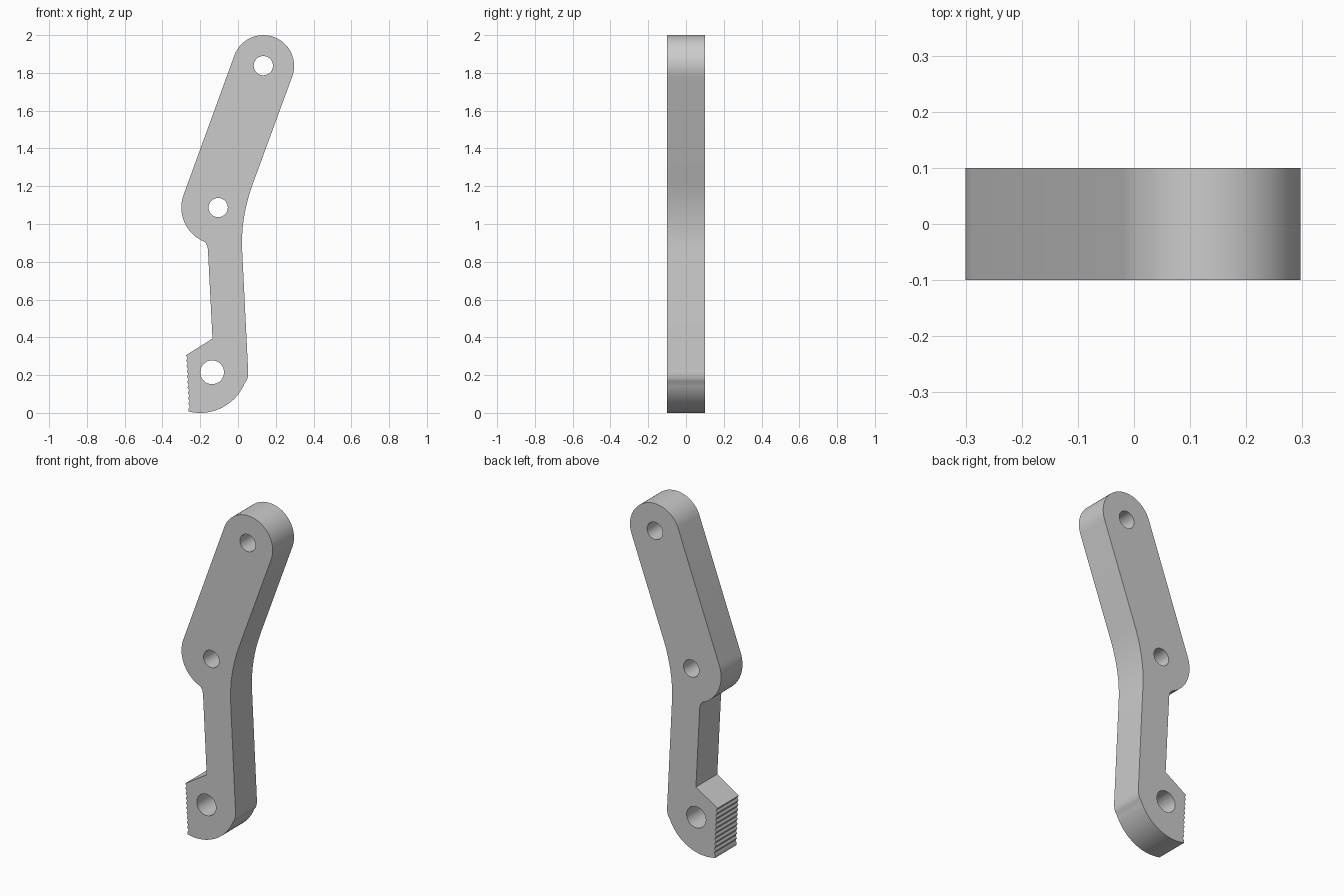
import bpy
from math import cos, sin, radians, pi

cube = bpy.data.objects.get("Cube")
if cube:
    bpy.data.objects.remove(cube, do_unlink=True)

THICKNESS = 0.2
TEETH = 10


def arc(cx, cz, r, start, end, steps):
    """Points along an arc, angles in degrees."""
    angles = [radians(start + (end - start) * i / steps) for i in range(steps + 1)]
    return [(cx + r * cos(a), cz + r * sin(a)) for a in angles]


def bend(a, b, c, steps):
    """Smooth bend from a to c, tangent towards corner b."""
    pts = []
    for i in range(steps + 1):
        t = i / steps
        pts.append(tuple((1 - t) ** 2 * p + 2 * t * (1 - t) * q + t * t * s
                         for p, q, s in zip(a, b, c)))
    return pts


def teeth(top, bottom, depth):
    """Zigzag gripping edge from top to bottom."""
    pts = []
    for i in range(2 * TEETH + 1):
        t = i / (2 * TEETH)
        x = top[0] + (bottom[0] - top[0]) * t
        pts.append((x + depth * (i % 2), top[1] + (bottom[1] - top[1]) * t))
    return pts


# Outline, anticlockwise from the right of the top eye
outline = arc(0.134, 1.837, 0.163, -20, 160, 32)           # top eye
outline += arc(-0.105, 1.087, 0.195, 160, 242, 18)         # pivot bulge
outline += bend((-0.182, 0.908), (-0.161, 0.897), (-0.159, 0.86), 6)
outline += [(-0.135, 0.393)]                               # neck
outline += teeth((-0.276, 0.305), (-0.262, 0.02), 0.008)   # jaw
outline += arc(-0.2, 0.255, 0.255, 256, 338, 20)           # rounded foot
outline += bend((0.045, 0.17), (0.054, 0.19), (0.054, 0.215), 4)
outline += bend((0.022, 0.86), (0.013, 1.04), (0.083, 1.225), 14)  # back bend

holes = [arc(x, z, r, 0, 350, 35) for x, z, r in
         ((0.134, 1.838, 0.051), (-0.105, 1.087, 0.051), (-0.137, 0.215, 0.063))]

# Flat filled profile, extruded to the plate thickness
curve = bpy.data.curves.new("lever_arm", "CURVE")
curve.dimensions = "2D"
curve.fill_mode = "BOTH"
curve.extrude = THICKNESS / 2
for loop in [outline] + holes:
    spline = curve.splines.new("POLY")
    spline.points.add(len(loop) - 1)
    for point, (x, z) in zip(spline.points, loop):
        point.co = (x, z, 0, 1)
    spline.use_cyclic_u = True

arm = bpy.data.objects.new("lever_arm", curve)
bpy.context.collection.objects.link(arm)
arm.rotation_euler = (pi / 2, 0, 0)

grey = bpy.data.materials.new("plain_grey")
grey.use_nodes = True
colour = (0.6, 0.6, 0.6, 1)
grey.diffuse_color = colour
grey.node_tree.nodes["Principled BSDF"].inputs["Base Color"].default_value = colour
curve.materials.append(grey)

# Turn into a mesh with smooth rounds and sharp edges
bpy.ops.object.select_all(action="DESELECT")
arm.select_set(True)
bpy.context.view_layer.objects.active = arm
bpy.ops.object.convert(target="MESH")
bpy.ops.object.mode_set(mode="EDIT")
bpy.ops.mesh.select_all(action="SELECT")
bpy.ops.mesh.remove_doubles(threshold=0.0005)
bpy.ops.mesh.normals_make_consistent(inside=False)
bpy.ops.object.mode_set(mode="OBJECT")
bpy.ops.object.transform_apply(location=False, rotation=True, scale=False)
bpy.ops.object.shade_smooth_by_angle(angle=radians(30))
